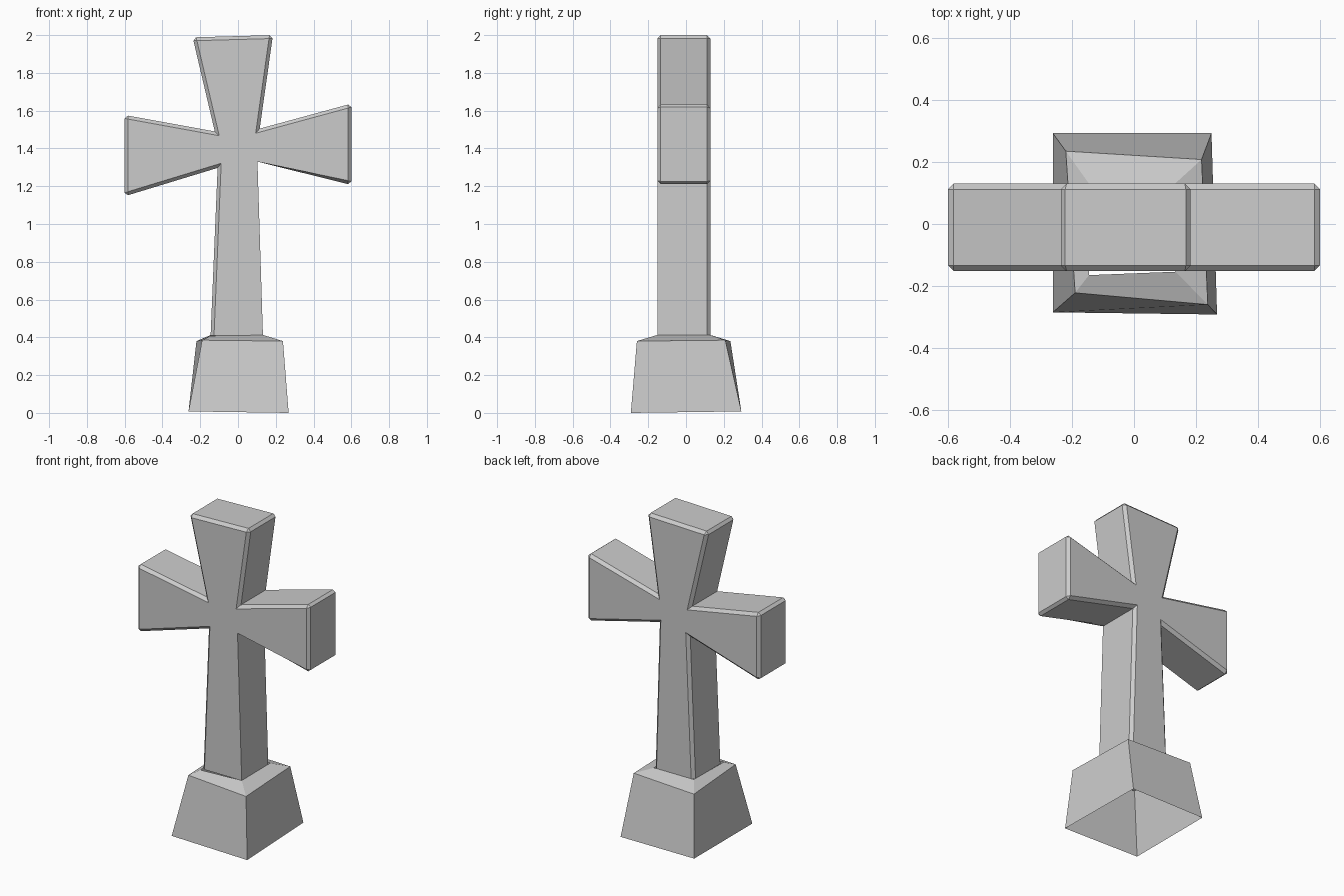
import bpy, bmesh

if "Cube" in bpy.data.objects:
    bpy.data.objects.remove(bpy.data.objects["Cube"])


def finish(bm, name):
    me = bpy.data.meshes.new(name)
    bm.to_mesh(me)
    bm.free()
    ob = bpy.data.objects.new(name, me)
    bpy.context.collection.objects.link(ob)
    return ob


def loft(rings):
    """Closed skin through equal-length vertex rings, capped both ends."""
    bm = bmesh.new()
    loops = [[bm.verts.new(p) for p in r] for r in rings]
    n = len(rings[0])
    for a, b in zip(loops, loops[1:]):
        for i in range(n):
            j = (i + 1) % n
            bm.faces.new((a[i], a[j], b[j], b[i]))
    bm.faces.new(loops[0])
    bm.faces.new(loops[-1])
    bmesh.ops.recalc_face_normals(bm, faces=bm.faces[:])
    return bm


# Cross: slightly crooked outline with flared arms, extruded in depth
outline = [(-0.145, 0.41), (0.132, 0.41), (0.103, 1.33), (0.6, 1.207),
           (0.6, 1.637), (0.115, 1.505), (0.185, 2.0), (-0.24, 1.988),
           (-0.123, 1.49), (-0.6, 1.577), (-0.6, 1.147), (-0.108, 1.297)]
bm = loft([[(x, y, z) for x, z in outline] for y in (-0.152, 0.13)])

# Chamfer the outer edges, leaving inner corners and one post edge sharp
edges = []
for e in bm.edges:
    low = all(v.co.z < 0.42 for v in e.verts)
    post_corner = all(v.co.x > 0 and v.co.y < 0 for v in e.verts) and \
        min(v.co.z for v in e.verts) < 0.42
    if e.is_convex and not low and not post_corner:
        edges.append(e)
bottom = [f for f in bm.faces if all(v.co.z < 0.42 for v in f.verts)]
bmesh.ops.delete(bm, geom=bottom, context='FACES_ONLY')
bmesh.ops.bevel(bm, geom=edges, offset=0.018, offset_type='OFFSET',
                segments=1, profile=0.5, affect='EDGES')
finish(bm, "cross")

# Plinth: irregular tapered block with sloped shoulder, open underneath
bm = loft([
    [(-0.262, -0.285, 0.008), (0.268, -0.292, 0.0), (0.25, 0.293, 0.008), (-0.262, 0.293, 0.008)],
    [(-0.19, -0.222, 0.385), (0.238, -0.26, 0.38), (0.218, 0.208, 0.385), (-0.22, 0.235, 0.38)],
    [(-0.145, -0.165, 0.408), (0.134, -0.154, 0.412), (0.132, 0.13, 0.412), (-0.145, 0.13, 0.412)],
])
caps = [f for f in bm.faces if abs(f.normal.z) > 0.95 and
        (f.calc_center_median().z < 0.05 or f.calc_center_median().z > 0.405)]
bmesh.ops.delete(bm, geom=caps, context='FACES_ONLY')
finish(bm, "plinth")
